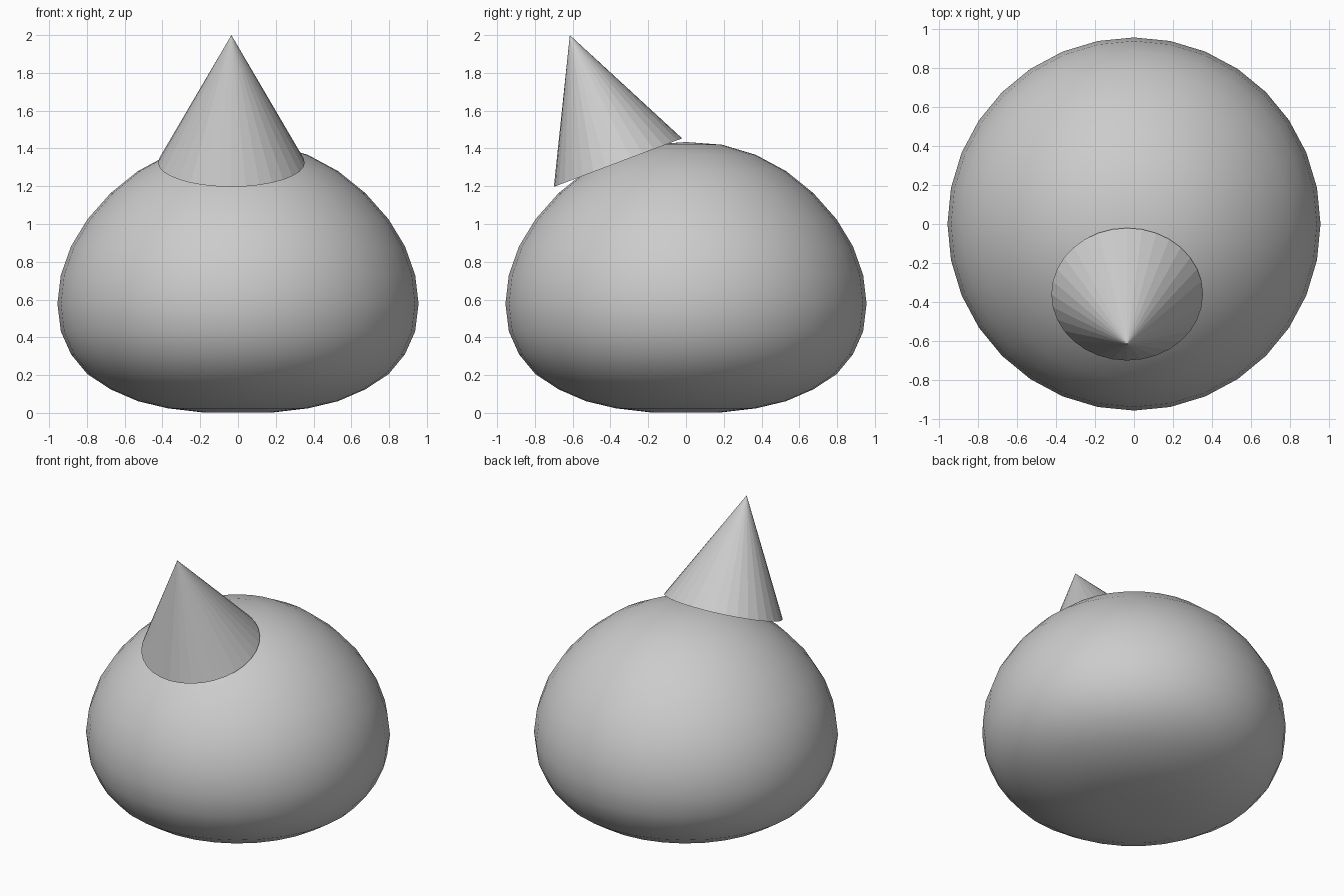
import bpy, bmesh
from math import radians, tau, pi
from mathutils import Vector, Matrix

if "Cube" in bpy.data.objects:
    bpy.data.objects.remove(bpy.data.objects["Cube"])

SIDES = 32

# Body: squashed dumpling-shaped sphere, profile (radius, height) from bottom to top
profile = [(0, 0.003), (0.19, 0.003), (0.37, 0.024), (0.53, 0.062), (0.675, 0.125),
           (0.797, 0.205), (0.884, 0.31), (0.938, 0.432), (0.956, 0.577),
           (0.938, 0.73), (0.884, 0.882), (0.797, 1.025), (0.675, 1.163),
           (0.53, 1.28), (0.37, 1.366), (0.19, 1.42), (0, 1.434)]
bm = bmesh.new()
verts = [bm.verts.new((r, 0, z)) for r, z in profile]
edges = [bm.edges.new(pair) for pair in zip(verts, verts[1:])]
bmesh.ops.spin(bm, geom=verts + edges, axis=(0, 0, 1), cent=(0, 0, 0),
               angle=tau, steps=SIDES, use_duplicate=False)
bmesh.ops.remove_doubles(bm, verts=bm.verts, dist=0.0005)
bmesh.ops.recalc_face_normals(bm, faces=bm.faces)
for f in bm.faces:
    f.smooth = True
mesh = bpy.data.meshes.new("body")
bm.to_mesh(mesh)
bm.free()
body = bpy.data.objects.new("body", mesh)
bpy.context.collection.objects.link(body)

# Hat: flat-shaded cone, slightly wide in x, tipped toward the front
base = Vector((-0.035, -0.36, 1.325))
tip = Vector((-0.035, -0.615, 2.0))
bpy.ops.mesh.primitive_cone_add(vertices=SIDES, radius1=0.363, radius2=0,
                                depth=(tip - base).length,
                                location=(base + tip) / 2,
                                rotation=(radians(20.7), 0, 0))
hat = bpy.context.object
hat.name = "cone_hat"
hat.scale.x = 1.07
